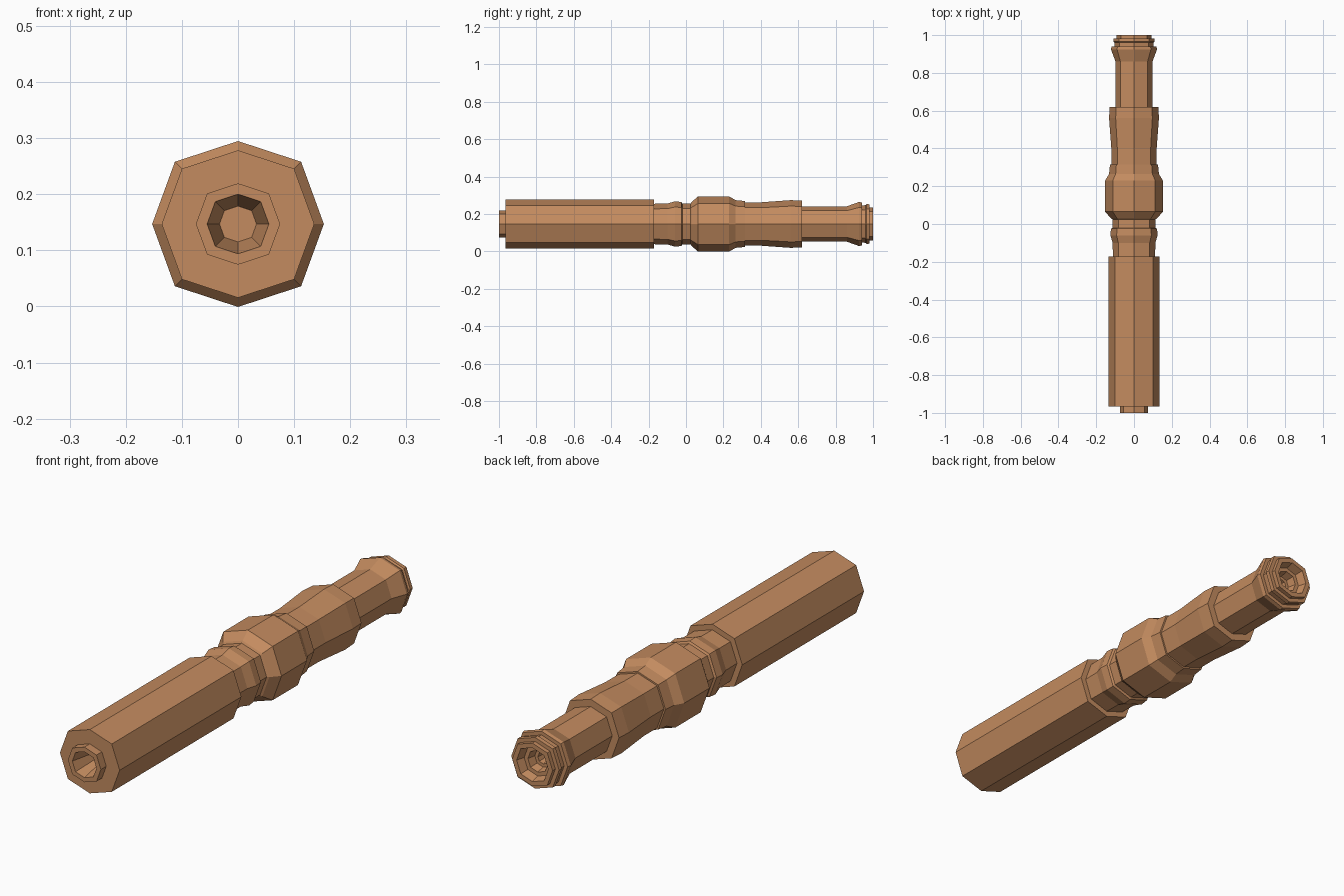
import bpy

# Remove the default object
cube = bpy.data.objects.get("Cube")
if cube:
    bpy.data.objects.remove(cube, do_unlink=True)

# Single copper colour
copper = bpy.data.materials.new("copper")
copper.use_nodes = True
colour = (0.55, 0.26, 0.115, 1)
copper.diffuse_color = colour
copper.node_tree.nodes["Principled BSDF"].inputs["Base Color"].default_value = colour

# Slightly uneven octagon shared by every ring
A, B, V = 0.735, 0.725, 0.966
OCTAGON = [(1, 0), (A, B), (0, V), (-A, B), (-1, 0), (-A, -B), (0, -V), (A, -B)]
AXIS_Z = 0.147


def turned(name, profile):
    """Sweep (y, radius) points around the long axis with flat facets."""
    n = len(OCTAGON)
    verts = [(x * r, y, AXIS_Z + z * r) for y, r in profile for x, z in OCTAGON]
    faces = []
    for i in range(len(profile) - 1):
        for k in range(n):
            a, b = i * n + k, i * n + (k + 1) % n
            faces.append((a, b, b + n, a + n))
    # Floors of the end bores
    if name == "front_nozzle":
        faces.append(tuple(range(n)))
    if name == "rear_socket":
        faces.append(tuple(reversed(range(len(verts) - n, len(verts)))))
    mesh = bpy.data.meshes.new(name)
    mesh.from_pydata(verts, [], faces)
    mesh.flip_normals()
    mesh.materials.append(copper)
    obj = bpy.data.objects.new(name, mesh)
    bpy.context.collection.objects.link(obj)


# Hollow tube at the front, from bore floor outward
turned("front_nozzle", [(-0.9, 0.033), (-1, 0.055), (-1, 0.075), (-0.965, 0.075)])

# Long grip with a stepped front face
turned("grip", [(-0.965, 0.075), (-0.965, 0.104), (-0.965, 0.136),
                (-0.172, 0.136), (-0.172, 0.112)])

# Ridged collar between grip and bulge
turned("collar", [(-0.172, 0.112), (-0.1, 0.113), (-0.06, 0.125),
                  (-0.025, 0.122), (-0.02, 0.113), (0.025, 0.113)])

# Wide central bulge
turned("central_bulge", [(0.025, 0.113), (0.03, 0.122), (0.065, 0.153),
                         (0.23, 0.153), (0.265, 0.132), (0.315, 0.127),
                         (0.315, 0.12)])

# Flared sleeve
turned("sleeve", [(0.315, 0.12), (0.4, 0.12), (0.56, 0.132),
                  (0.62, 0.129), (0.62, 0.098)])

# Neck flaring to the rear rim
turned("neck", [(0.62, 0.098), (0.86, 0.098), (0.925, 0.122),
                (0.94, 0.119), (0.94, 0.103)])

# Ringed rear end with a stepped bore
turned("rear_socket", [(0.94, 0.103), (0.96, 0.104), (0.965, 0.11),
                       (0.982, 0.109), (0.982, 0.092), (1, 0.092),
                       (1, 0.072), (0.965, 0.062), (0.965, 0.045),
                       (0.93, 0.038), (0.93, 0.024), (0.89, 0.018)])
